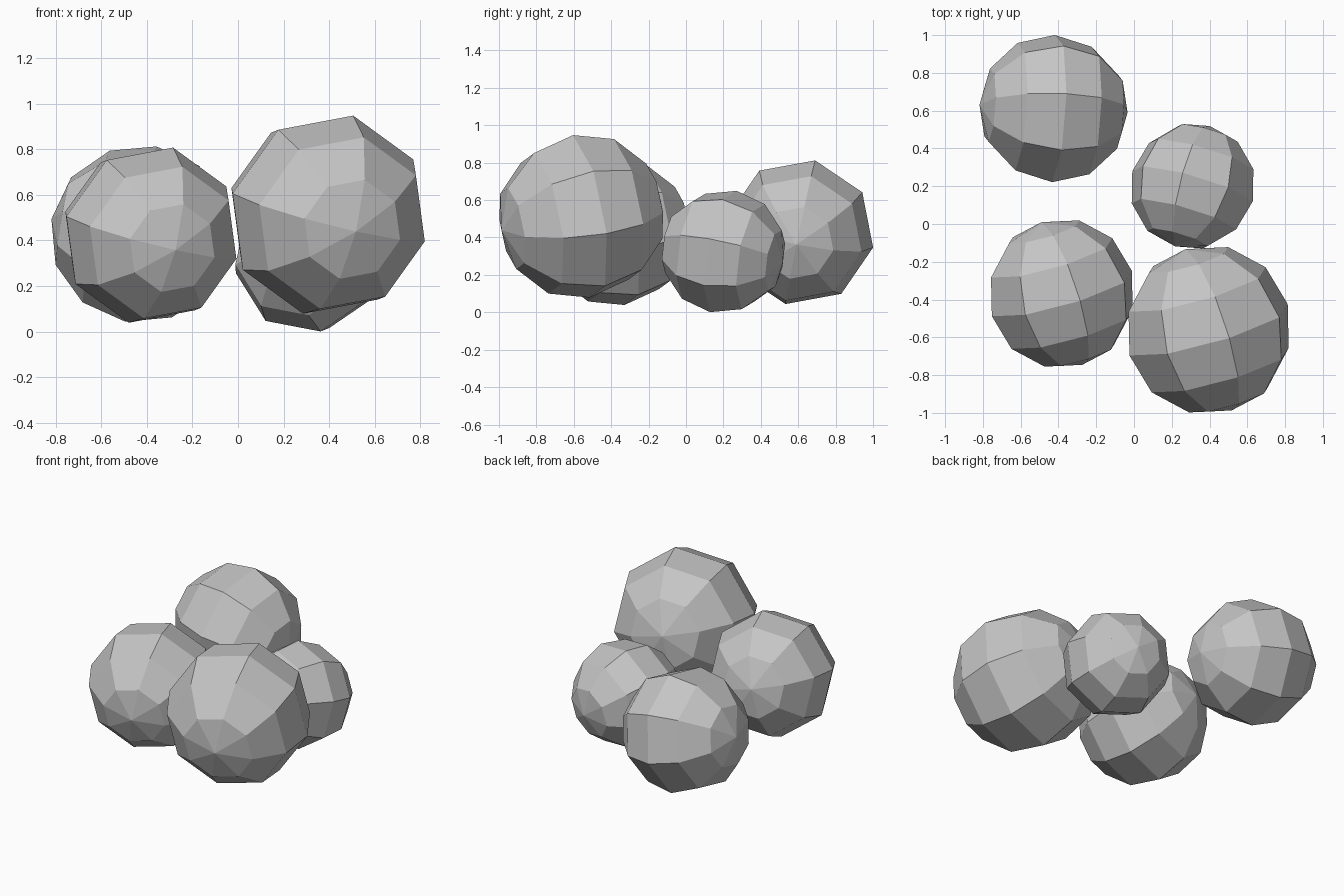
import bpy
import bmesh
from math import radians
from mathutils import Matrix

cube = bpy.data.objects.get("Cube")
if cube:
    bpy.data.objects.remove(cube, do_unlink=True)

# Single stone colour
GREY = (0.56, 0.56, 0.56, 1.0)
stone = bpy.data.materials.new("stone_grey")
stone.use_nodes = True
stone.diffuse_color = GREY
bsdf = next(n for n in stone.node_tree.nodes if n.type == "BSDF_PRINCIPLED")
bsdf.inputs["Base Color"].default_value = GREY

TILT = 9.5   # how far each pole dips below level
ROLL = 78    # turn of each stone about its own pole


def boulder(name, centre, radius, heading):
    """Faceted ball whose pole points along a heading, dipping slightly."""
    bm = bmesh.new()
    bmesh.ops.create_uvsphere(bm, u_segments=8, v_segments=6, radius=radius)
    turn = (Matrix.Rotation(radians(heading + 90), 4, "Z")
            @ Matrix.Rotation(radians(90 + TILT), 4, "X")
            @ Matrix.Rotation(radians(ROLL), 4, "Z"))
    bmesh.ops.transform(bm, matrix=turn, verts=bm.verts)
    bmesh.ops.recalc_face_normals(bm, faces=bm.faces)
    for face in bm.faces:
        face.smooth = False
    mesh = bpy.data.meshes.new(name)
    bm.to_mesh(mesh)
    bm.free()
    mesh.materials.append(stone)
    obj = bpy.data.objects.new(name, mesh)
    obj.location = centre
    bpy.context.collection.objects.link(obj)
    return obj


# Four boulders in a loose cluster
boulder("large_front_boulder", (0.395, -0.56, 0.513), 0.45, -74)
boulder("front_boulder", (-0.382, -0.368, 0.423), 0.398, -74)
boulder("back_boulder", (-0.426, 0.611, 0.428), 0.398, -3)
boulder("small_boulder", (0.31, 0.20, 0.325), 0.336, 74)
